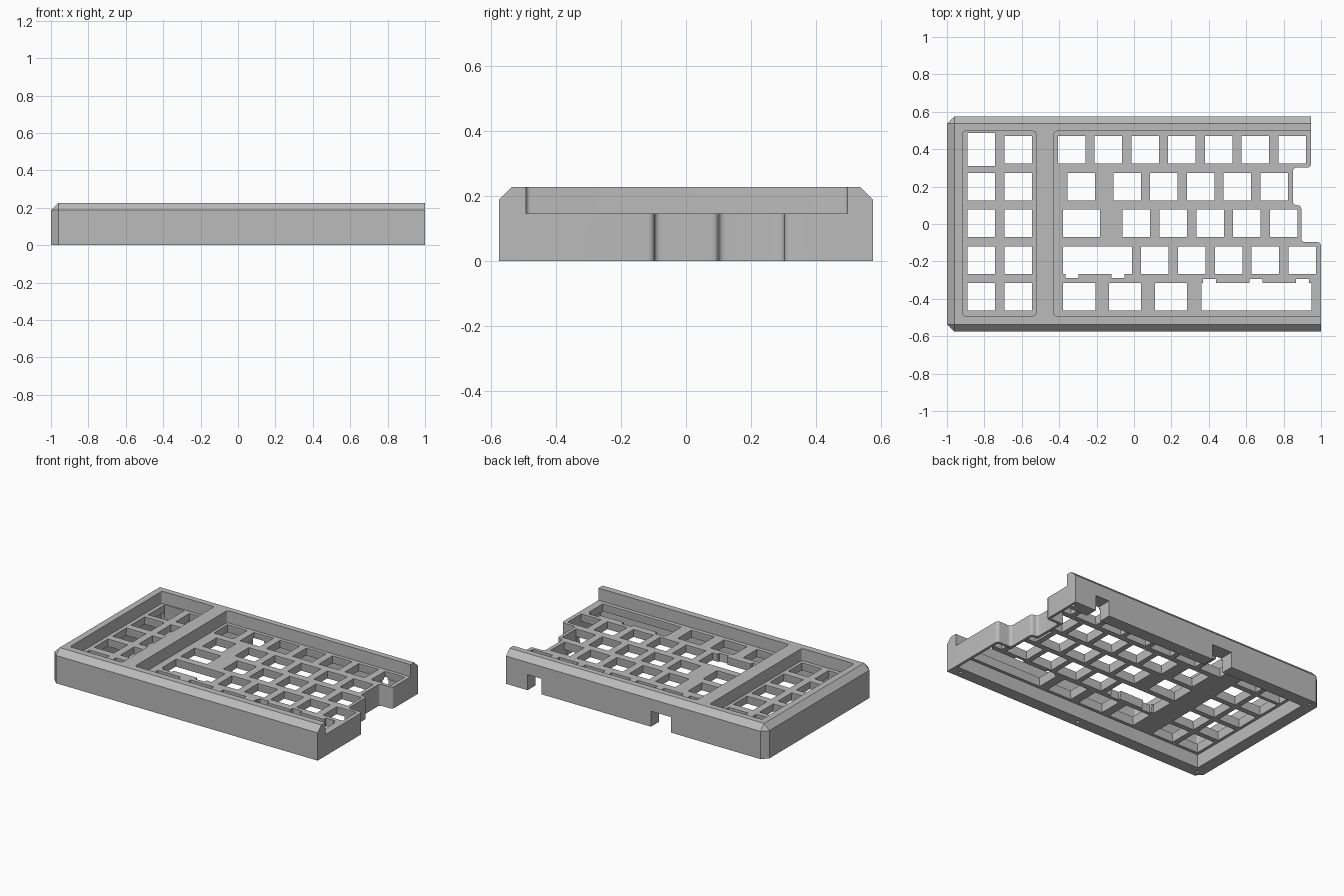
import bpy
import bmesh
from mathutils import Vector

if "Cube" in bpy.data.objects:
    bpy.data.objects.remove(bpy.data.objects["Cube"])

HEIGHT, PLATE_TOP, PLATE_LOW = 0.227, 0.145, 0.09
KEY, PITCH = 0.147, 0.1967
ROWS = [0.398, 0.2, 0.003, -0.194, -0.39]

grey = bpy.data.materials.new("case_grey")
grey.use_nodes = True
colour = (0.5, 0.5, 0.5, 1)
grey.diffuse_color = colour
grey.node_tree.nodes["Principled BSDF"].inputs["Base Color"].default_value = colour


def make_object(name, bm):
    bmesh.ops.recalc_face_normals(bm, faces=bm.faces[:])
    mesh = bpy.data.meshes.new(name)
    bm.to_mesh(mesh)
    bm.free()
    mesh.materials.append(grey)
    obj = bpy.data.objects.new(name, mesh)
    bpy.context.collection.objects.link(obj)
    return obj


def rounded(points, radius, steps=4):
    """Fillet every corner of a closed outline."""
    result = []
    pts = [Vector(p) for p in points]
    for i, p in enumerate(pts):
        a = p + (pts[i - 1] - p).normalized() * radius
        b = p + (pts[(i + 1) % len(pts)] - p).normalized() * radius
        for s in range(steps + 1):
            t = s / steps
            result.append(a * (1 - t) ** 2 + p * 2 * t * (1 - t) + b * t * t)
    return result


def rect(x0, x1, y0, y1):
    return [(x0, y0), (x1, y0), (x1, y1), (x0, y1)]


def loft(bm, sections):
    """Closed solid through matching outlines at rising heights."""
    rings = [[bm.verts.new((p[0], p[1], z)) for p in pts] for pts, z in sections]
    for low, high in zip(rings, rings[1:]):
        for i in range(len(low)):
            j = (i + 1) % len(low)
            bm.faces.new((low[i], low[j], high[j], high[i]))
    bm.faces.new(rings[0][::-1])
    bm.faces.new(rings[-1])


def cut(target, bm):
    cutter = make_object("cutter", bm)
    cutter.hide_render = True
    mod = target.modifiers.new("cut", "BOOLEAN")
    mod.operation = "DIFFERENCE"
    mod.solver = "EXACT"
    mod.object = cutter
    bpy.context.view_layer.objects.active = target
    bpy.ops.object.modifier_apply(modifier=mod.name)
    bpy.data.objects.remove(cutter)


def cut_prisms(target, outlines, z0, z1):
    bm = bmesh.new()
    for pts in outlines:
        loft(bm, [(pts, z0), (pts, z1)])
    cut(target, bm)


# Outer block, chamfered on the left corners and the top edges
bm = bmesh.new()
loft(bm, [(rect(-1, 1.05, -0.575, 0.575), 0), (rect(-1, 1.05, -0.575, 0.575), HEIGHT)])
edges = []
for e in bm.edges:
    mid = (e.verts[0].co + e.verts[1].co) / 2
    left = mid.x < -0.99
    top = mid.z > HEIGHT - 0.01 and mid.x < 1
    upright = left and abs(mid.z - HEIGHT / 2) < 0.01
    if top or upright:
        edges.append(e)
bmesh.ops.bevel(bm, geom=edges, offset=0.039, segments=1, affect="EDGES")
case = make_object("keyboard_case", bm)

# Stepped right-hand side following the key stagger
steps = [(0.947, 0.302), (0.85, 0.302), (0.85, 0.1), (0.895, 0.1),
         (0.895, -0.097), (1.0, -0.097)]
cut_prisms(case, [rounded([(0.947, 0.8)] + steps + [(1.0, -0.8), (1.3, -0.8), (1.3, 0.8)],
                          0.022)], -0.1, 0.4)

# Two key wells, the large one open to the right
cut_prisms(case, [rounded(rect(-0.917, -0.525, -0.491, 0.496), 0.015),
                  rounded(rect(-0.428, 1.3, -0.491, 0.496), 0.015)], PLATE_TOP, 0.4)

# Hollow underside, leaving a thin wall along the steps
wall = 0.018
inner = [(x - wall, y + (wall if y > 0.2 else -wall)) for x, y in steps]
cavity = [(-0.917, -0.491)] + [(1 - wall, -0.491)] + inner[::-1] + [(0.947 - wall, 0.491), (-0.917, 0.491)]
cut_prisms(case, [cavity], -0.1, PLATE_LOW)

# Key openings: (row, centre x, width, depth)
keys = [(0, -0.817, KEY, 0.176), (0, -0.62, KEY, KEY)]
keys += [(r, x, KEY, KEY) for r in range(1, 5) for x in (-0.817, -0.62)]
for row, start, count in [(0, -0.334, 7), (1, -0.037, 5), (2, 0.013, 5), (3, 0.112, 5)]:
    keys += [(row, start + PITCH * i, KEY, KEY) for i in range(count)]
keys += [(1, -0.281, KEY, KEY), (2, -0.281, 0.197, KEY), (3, -0.196, 0.368, KEY)]
keys += [(4, -0.293, 0.172, KEY), (4, -0.048, 0.172, KEY), (4, 0.198, 0.17, KEY),
         (4, 0.654, 0.588, KEY)]
bm = bmesh.new()
for row, x, w, d in keys:
    y = ROWS[row]

    def opening(grow):
        return rect(x - w / 2 - grow, x + w / 2 + grow, y - d / 2 - grow, y + d / 2 + grow)
    loft(bm, [(opening(0.007), 0.05), (opening(0.007), PLATE_LOW + 0.005),
              (opening(0), PLATE_TOP - 0.016), (opening(0), 0.2)])
cut(case, bm)

# Stabiliser notches beside the wide openings
notches = [rect(x - 0.035, x + 0.035, -0.288, -0.25) for x in (-0.331, -0.085)]
notches += [rect(x - 0.035, x + 0.035, -0.335, -0.294) for x in (0.404, 0.652, 0.9)]
cut_prisms(case, notches, 0.05, 0.2)

# Cable openings low in the back wall
cut_prisms(case, [rect(0.68, 0.785, 0.47, 0.7), rect(-0.29, -0.14, 0.47, 0.7)], -0.1, 0.105)

# Screw holes in the bottom rim
bm = bmesh.new()
for x in (-0.945, 0, 0.93):
    for y in (-0.533, 0.533):
        ring = rounded(rect(x - 0.012, x + 0.012, y - 0.012, y + 0.012), 0.012, 3)
        ring = [p for i, p in enumerate(ring) if (p - ring[i - 1]).length > 0.0001]
        loft(bm, [(ring, -0.05), (ring, 0.08)])
cut(case, bm)

# Clean up and shade
bpy.ops.object.select_all(action="DESELECT")
case.select_set(True)
bpy.context.view_layer.objects.active = case
bpy.ops.object.shade_smooth_by_angle(angle=0.5)
